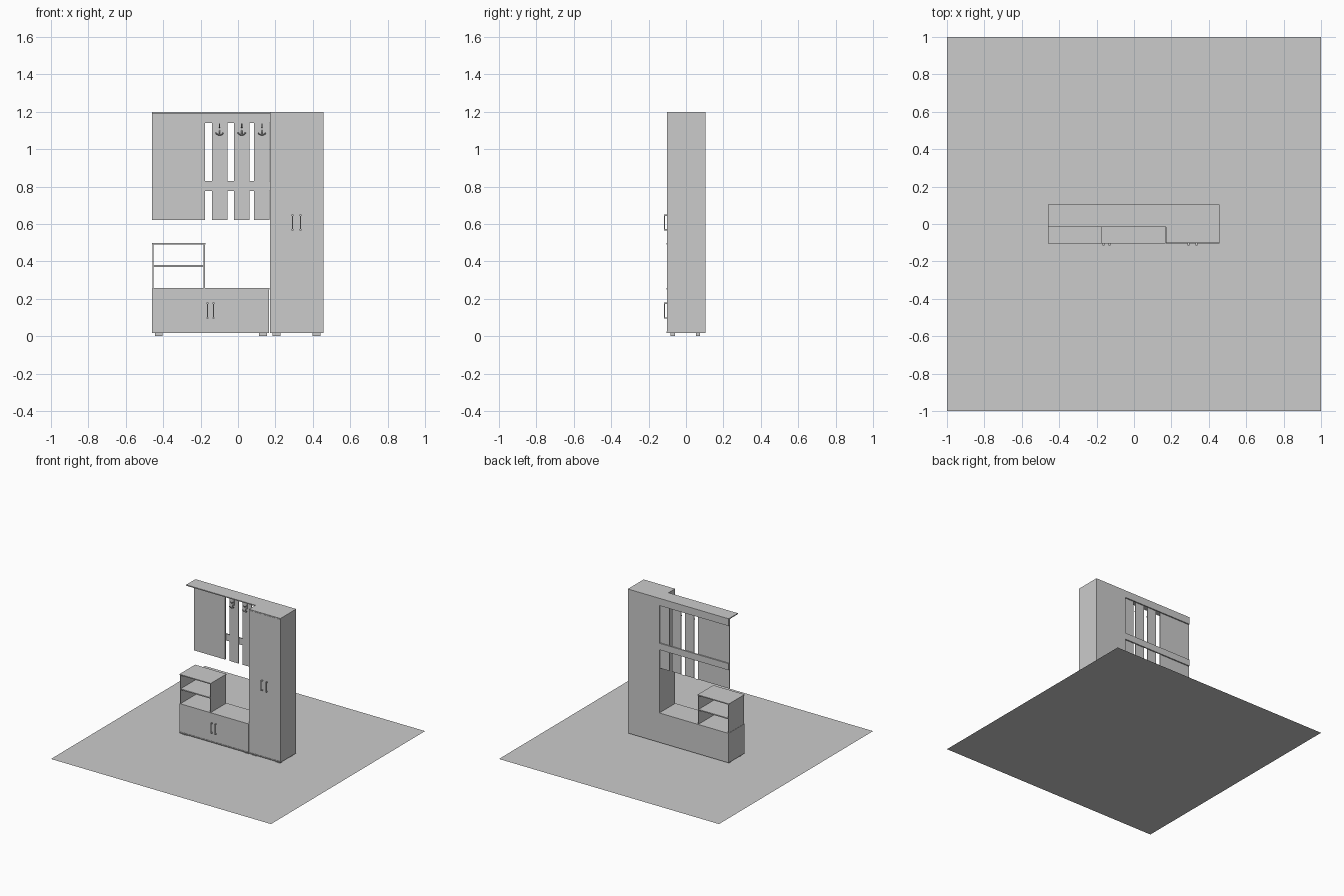
import bpy, bmesh, math
from mathutils import Vector

if "Cube" in bpy.data.objects:
    bpy.data.objects.remove(bpy.data.objects["Cube"])

BACK, FRONT = 0.104, -0.101      # depth limits of the furniture
T = 0.008                        # board thickness


def finish(name, bm):
    bmesh.ops.recalc_face_normals(bm, faces=bm.faces)
    me = bpy.data.meshes.new(name)
    bm.to_mesh(me)
    bm.free()
    ob = bpy.data.objects.new(name, me)
    bpy.context.collection.objects.link(ob)
    return ob


def box(name, x, y, z):
    bm = bmesh.new()
    bmesh.ops.create_cube(bm, size=1)
    for v in bm.verts:
        v.co = [(a + b) / 2 + c * (b - a) for (a, b), c in zip((x, y, z), v.co)]
    return finish(name, bm)


def tube(name, paths, r):
    cu = bpy.data.curves.new(name, 'CURVE')
    cu.dimensions = '3D'
    cu.bevel_depth, cu.bevel_resolution, cu.use_fill_caps = r, 1, True
    for pts in paths:
        sp = cu.splines.new('POLY')
        sp.points.add(len(pts) - 1)
        for p, q in zip(sp.points, pts):
            p.co = (*q, 1)
    ob = bpy.data.objects.new(name, cu)
    bpy.context.collection.objects.link(ob)
    return ob


def handle(name, x, z0, z1):
    # bow handle: slim bar on two stand-offs
    box(name + "_bar", (x - .003, x + .003), (-.117, -.112), (z0, z1))
    for i, z in enumerate((z0, z1 - .007)):
        box(f"{name}_foot_{i}", (x - .005, x + .005), (-.114, FRONT), (z, z + .007))


def cabinet(name, x0, x1, z0, z1):
    # carcass with a closed back and a pair of doors
    box(name + "_bottom", (x0, x1), (-.103, BACK), (z0, z0 + T))
    lo = z0 + T
    box(name + "_left_side", (x0, x0 + T), (FRONT + T, BACK), (lo, z1))
    box(name + "_right_side", (x1 - T, x1), (FRONT + T, BACK), (lo, z1))
    box(name + "_back", (x0 + T, x1 - T), (BACK - .004, BACK), (lo, z1))
    mid = (x0 + x1) / 2
    box(name + "_left_door", (x0, mid), (FRONT, FRONT + T), (lo + .001, z1 - .001))
    box(name + "_right_door", (mid, x1), (FRONT, FRONT + T), (lo + .001, z1 - .001))


# floor sheet
bm = bmesh.new()
bmesh.ops.create_grid(bm, x_segments=1, y_segments=1, size=1)
finish("floor", bm)

# tall wardrobe and low cabinet
cabinet("wardrobe", .17, .456, .016, 1.192)
cabinet("low_cabinet", -.46, .166, .016, .25)
box("low_cabinet_top", (-.46, .169), (-.104, BACK), (.25, .258))
handle("wardrobe_handle_left", .291, .565, .65)
handle("wardrobe_handle_right", .335, .565, .65)
handle("low_handle_left", -.164, .094, .18)
handle("low_handle_right", -.13, .094, .18)

# feet
for x in (-.424, .133, .206, .42):
    for y in (-.071, .065):
        box("foot", (x - .021, x + .021), (y - .011, y + .011), (0, .016))

# L-shaped top board spanning wardrobe and hanger
bm = bmesh.new()
outline = [(-.46, -.016), (.17, -.016), (.17, FRONT), (.456, FRONT), (.456, BACK), (-.46, BACK)]
face = bm.faces.new([bm.verts.new((x, y, 1.192)) for x, y in outline])
top = bmesh.ops.extrude_face_region(bm, geom=[face])["geom"]
bmesh.ops.translate(bm, vec=(0, 0, T), verts=[g for g in top if isinstance(g, bmesh.types.BMVert)])
finish("top_board", bm)

# open shelf unit on the low cabinet
box("shelf_left_side", (-.458, -.451), (FRONT, .1), (.258, .491))
box("shelf_right_side", (-.184, -.177), (FRONT, .1), (.258, .491))
box("shelf_middle", (-.451, -.184), (FRONT, .1), (.371, .38))
box("shelf_top", (-.46, -.175), (-.104, .1), (.491, .499))

# hanger rails, mirror panel and slats
for name, z in (("upper_rail", (1.14, 1.192)), ("lower_rail", (.777, .831))):
    box(name, (-.46, .17), (.094, BACK), z)
box("wide_panel", (-.46, -.177), (.086, .094), (.622, 1.192))
for x in (-.139, -.021, .086):
    box("slat", (x, x + .083), (.086, .094), (.622, 1.192))

# coat hooks: mounting stem, forward neck and a two-pronged cradle
for x in (-.098, .02, .128):
    box("hook_plate", (x - .004, x + .004), (.083, .086), (1.09, 1.14))
    neck = [(x, .083, 1.1), (x, .072, 1.088), (x, .062, 1.076)]
    arc = [(x + .019 * math.sin(a), .062 - .006 * abs(math.sin(a)), 1.088 - .012 * math.cos(a))
           for a in (math.radians(d) for d in range(-100, 101, 20))]
    peg = [(x, .083, 1.118), (x, .062, 1.115), (x, .05, 1.122), (x, .045, 1.136)]
    tube("coat_hook", [neck, arc, peg], .003)
